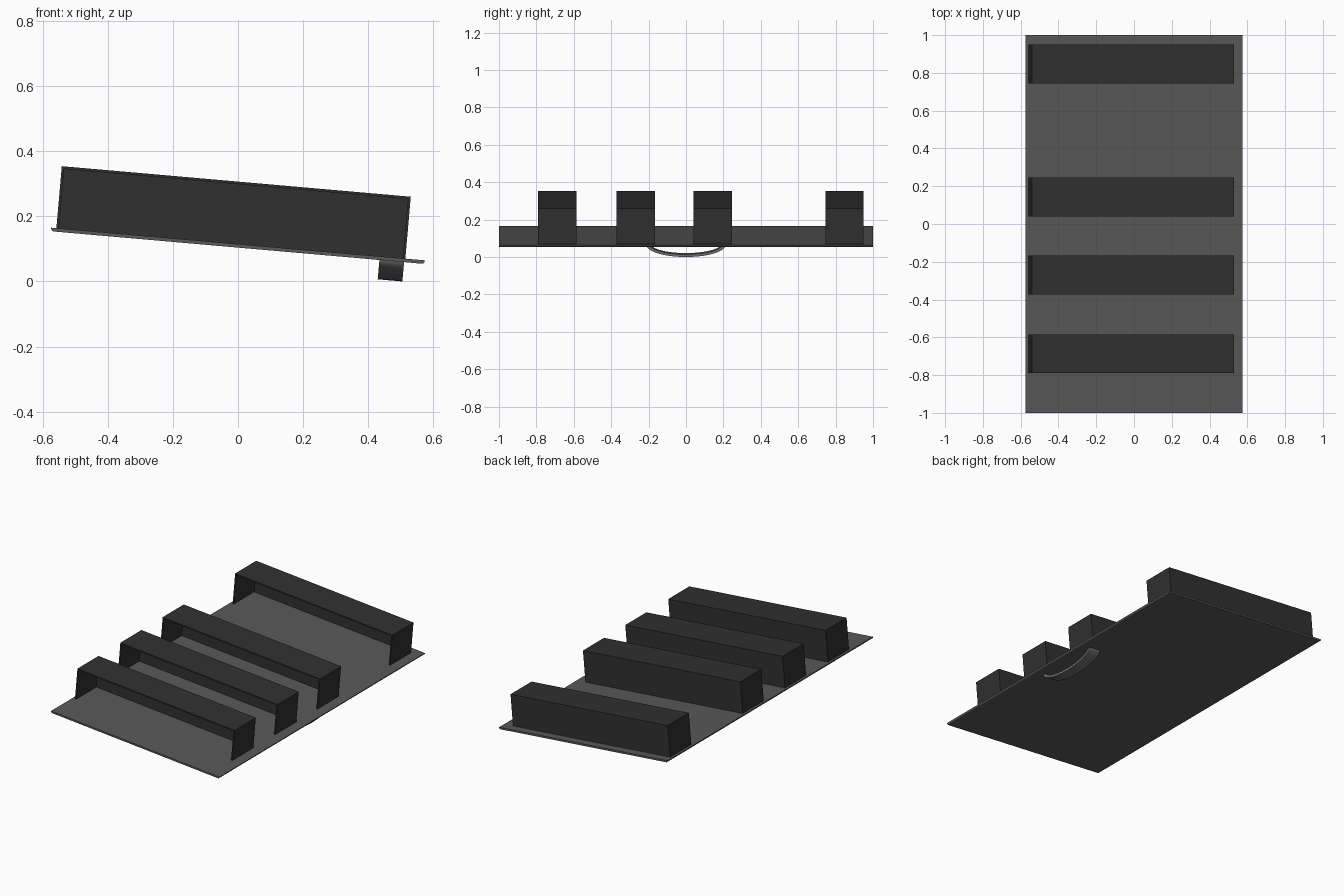
import bpy, bmesh, math
from mathutils import Matrix

if "Cube" in bpy.data.objects:
    bpy.data.objects.remove(bpy.data.objects["Cube"])

# everything is built flat, then tilted 5 degrees about y
TILT = Matrix.Translation((0, 0, 0.115)) @ Matrix.Rotation(math.radians(5), 4, 'Y')


def material(name, v):
    m = bpy.data.materials.new(name)
    m.diffuse_color = (v, v, v, 1)
    m.use_nodes = True
    m.node_tree.nodes["Principled BSDF"].inputs["Base Color"].default_value = m.diffuse_color
    return m


DARK = material("dark_cover", 0.03)
GREY = material("plate_grey", 0.10)
LIGHT = material("handle_grey", 0.16)


def prism(name, profile, axis, lo, hi, mat):
    """Extrude a 2D profile along x (profile = y,z) or y (profile = x,z)."""
    bm = bmesh.new()
    place = (lambda a, b, t: (t, a, b)) if axis == 'x' else (lambda a, b, t: (a, t, b))
    face = bm.faces.new([bm.verts.new(place(a, b, lo)) for a, b in profile])
    res = bmesh.ops.extrude_face_region(bm, geom=[face])
    verts = [g for g in res['geom'] if isinstance(g, bmesh.types.BMVert)]
    bmesh.ops.translate(bm, vec=place(0, 0, hi - lo), verts=verts)
    bmesh.ops.recalc_face_normals(bm, faces=bm.faces)
    me = bpy.data.meshes.new(name)
    bm.to_mesh(me)
    bm.free()
    me.materials.append(mat)
    ob = bpy.data.objects.new(name, me)
    bpy.context.collection.objects.link(ob)
    ob.matrix_world = TILT
    return ob


# base plate, lower long edges rounded
L, T, R = 0.576, 0.011, 0.009
arc = [(L - R + R * math.cos(a), -T + R - R * math.sin(a))
       for a in (math.radians(d) for d in (0, 30, 60, 90))]
plate = [(L, 0)] + arc + [(-x, z) for x, z in reversed(arc)] + [(-L, 0)]
prism("base_plate", plate, 'y', -1, 1, GREY)

# four covers: inverted-U shell, closed at the back, open at the front
X0, X1, H, W = -0.56, 0.516, 0.191, 0.008
shell = [(X0, 0), (X0, H), (X1, H), (X1, 0),
         (X1 - W, 0), (X1 - W, H - W), (X0 + W, H - W), (X0 + W, 0)]
back = [(X0 + W, 0), (X0 + W, H - W), (X1 - W, H - W), (X1 - W, 0)]
for i, y in enumerate((-0.79, -0.372, 0.04, 0.745), 1):
    y1 = y + 0.205
    prism(f"cover_{i}", shell, 'y', y, y1, DARK)
    prism(f"cover_back_{i}", back, 'y', y1 - W, y1, DARK)

# curved strap handle under the low edge
N = 24
def bow(a, d):
    return [(-a * math.cos(math.pi * k / N), -0.005 - d * math.sin(math.pi * k / N))
            for k in range(N + 1)]
handle = prism("handle", bow(0.212, 0.0655) + bow(0.19, 0.051)[::-1], 'x', 0.437, 0.513, LIGHT)
bpy.context.view_layer.objects.active = handle
handle.select_set(True)
bpy.ops.object.shade_smooth_by_angle(angle=math.radians(35))
